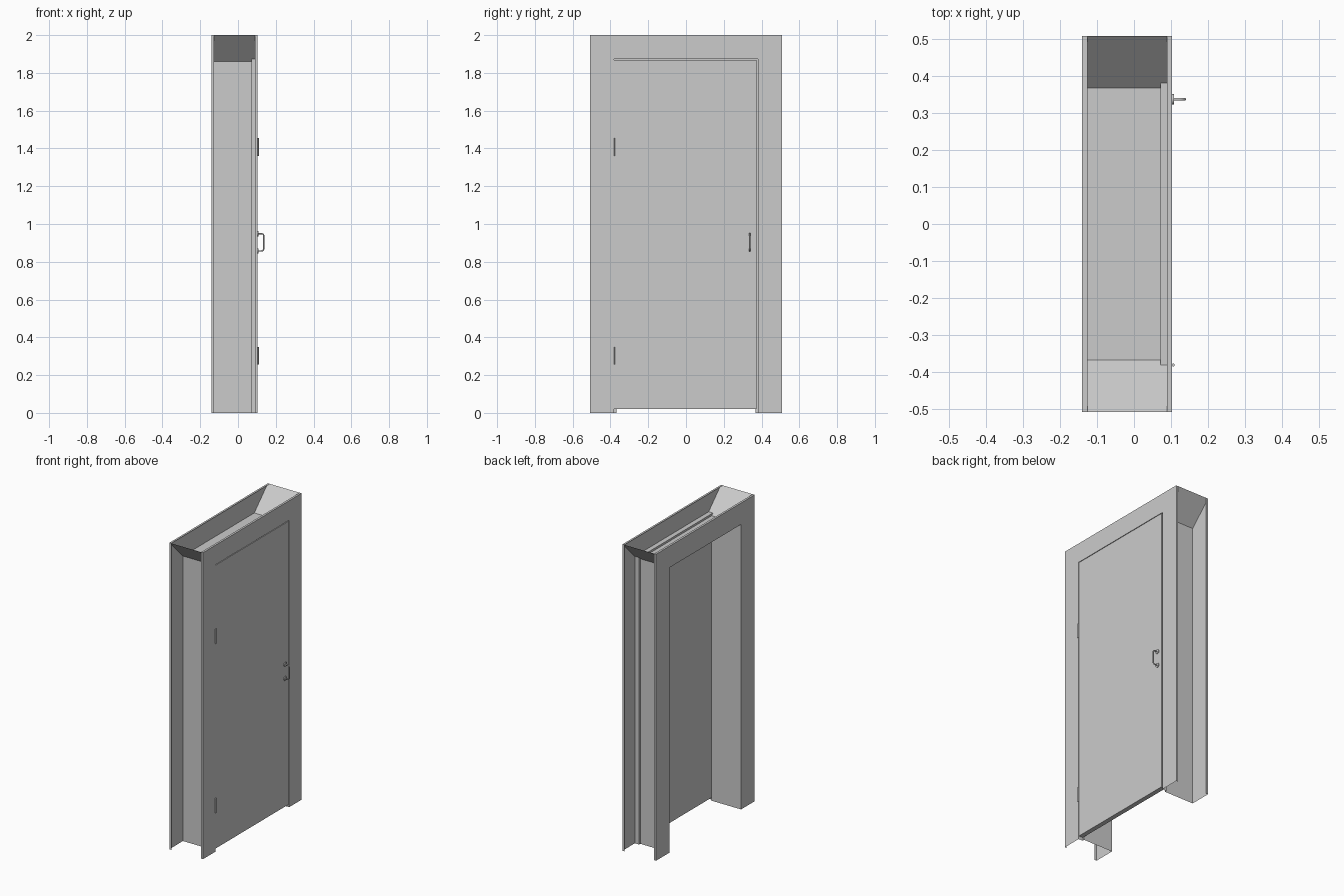
import bpy, bmesh, math
from mathutils import Vector

if "Cube" in bpy.data.objects:
    bpy.data.objects.remove(bpy.data.objects["Cube"])

grey = bpy.data.materials.new("light grey metal")
grey.diffuse_color = (0.6, 0.6, 0.6, 1)
grey.use_nodes = True
grey.node_tree.nodes["Principled BSDF"].inputs["Base Color"].default_value = grey.diffuse_color


def finish(name, bm, smooth=False):
    me = bpy.data.meshes.new(name)
    bm.to_mesh(me)
    bm.free()
    me.materials.append(grey)
    for p in me.polygons:
        p.use_smooth = smooth
    ob = bpy.data.objects.new(name, me)
    bpy.context.collection.objects.link(ob)
    if smooth:
        me.set_sharp_from_angle(angle=math.radians(40))
    return ob


def cylinder(name, p0, p1, r, seg=16):
    p0, p1 = Vector(p0), Vector(p1)
    bm = bmesh.new()
    bmesh.ops.create_cone(bm, cap_ends=True, segments=seg, radius1=r,
                          radius2=r, depth=(p1 - p0).length)
    rot = Vector((0, 0, 1)).rotation_difference(p1 - p0).to_matrix()
    for v in bm.verts:
        v.co = rot @ v.co + (p0 + p1) / 2
    return finish(name, bm, True)


# Sheet-metal frame: open profile (x, inset from outer edge), mitred round
W, H = 0.508, 2.0
profile = [(-0.126, 0), (-0.14, 0), (-0.14, 0.14), (0.072, 0.14),
           (0.072, 0.127), (0.103, 0.127), (0.103, 0), (0.089, 0)]
bm = bmesh.new()
stations = [lambda d: (-W + d, 0), lambda d: (-W + d, H - d),
            lambda d: (W - d, H - d), lambda d: (W - d, 0)]
rings = [[bm.verts.new((x, *s(d))) for x, d in profile] for s in stations]
for a, b in zip(rings, rings[1:]):
    for j in range(len(profile) - 1):
        bm.faces.new((a[j], b[j], b[j + 1], a[j + 1]))
# diagonal webs closing the mitred corners
for r in rings[1:3]:
    bm.faces.new(r)
finish("door_frame", bm)

# Door leaf, flush with the front of the frame
lo, hi = Vector((0.073, -0.380, 0.02)), Vector((0.103, 0.373, 1.869))
bm = bmesh.new()
bmesh.ops.create_cube(bm, size=1)
for v in bm.verts:
    v.co = Vector(((lo[i] + hi[i]) / 2 + v.co[i] * (hi[i] - lo[i]) for i in range(3)))
finish("door_leaf", bm)

# Hinge barrels
for i, z in enumerate((0.255, 1.36)):
    cylinder(f"hinge_{i + 1}", (0.106, -0.381, z), (0.106, -0.381, z + 0.095), 0.004)

# Pull handle: bent bar between two round plates
HY, Z0, Z1 = 0.337, 0.857, 0.949
for i, z in enumerate((Z0, Z1)):
    cylinder(f"handle_plate_{i + 1}", (0.102, HY, z), (0.108, HY, z), 0.014, 20)
R, XO = 0.014, 0.1365
path = [(0.104, Z0)]
for cz, start in ((Z0 + R, -90), (Z1 - R, 0)):
    for k in range(6):
        t = math.radians(start + 18 * k)
        path.append((XO - R + R * math.cos(t), cz + R * math.sin(t)))
path.append((0.104, Z1))
bm = bmesh.new()
rings = []
for i, (x, z) in enumerate(path):
    p, q = path[max(i - 1, 0)], path[min(i + 1, len(path) - 1)]
    t = Vector((q[0] - p[0], 0, q[1] - p[1])).normalized()
    n = t.cross(Vector((0, 1, 0)))
    rings.append([bm.verts.new(Vector((x, HY, z)) + 0.0038 * (
        n * math.cos(a * math.pi / 6) + Vector((0, math.sin(a * math.pi / 6), 0))))
        for a in range(12)])
for a, b in zip(rings, rings[1:]):
    for j in range(12):
        k = (j + 1) % 12
        bm.faces.new((a[j], a[k], b[k], b[j]))
bmesh.ops.recalc_face_normals(bm, faces=bm.faces)
finish("pull_handle", bm, True)
